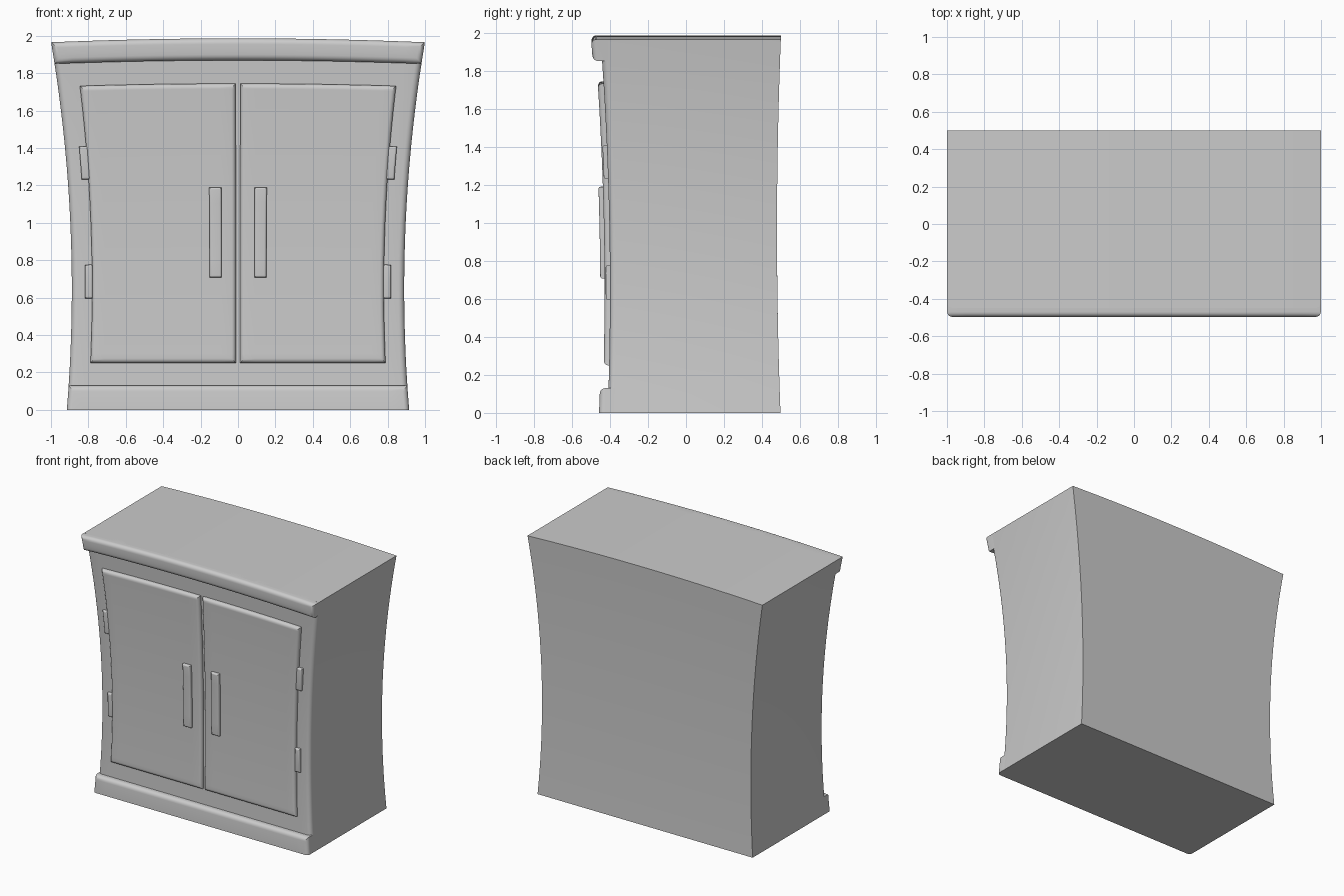
import bpy, bmesh
from mathutils import Vector

if "Cube" in bpy.data.objects:
    bpy.data.objects.remove(bpy.data.objects["Cube"])


def warp(co):
    """Cartoon flare: narrow waist, wide top, slightly crowned lid."""
    x, y, z = co
    s = 0.915 - 0.0821 * z + 0.0636 * z * z
    back = (0.497 - 0.038 * z + 0.0198 * z * z) / 0.5
    crown = 0.021 * (1 - x * x) * (z / 1.965) ** 2
    return Vector((x * s, y * (s if y < 0 else back), z + crown))


def cut(bm, axis, value):
    co, no = Vector((0, 0, 0)), Vector((0, 0, 0))
    co[axis], no[axis] = value, 1
    bmesh.ops.bisect_plane(bm, geom=bm.verts[:] + bm.edges[:] + bm.faces[:],
                           plane_co=co, plane_no=no, dist=1e-5)


def part(name, lo, hi, bevel, keep=lambda a, b: True, opening=None, step=0.1):
    """Box with rounded front edges, optional front recess, sliced and warped."""
    bm = bmesh.new()
    bmesh.ops.create_cube(bm, size=1)
    for v in bm.verts:
        v.co = Vector([hi[i] if v.co[i] > 0 else lo[i] for i in range(3)])
    front = [e for e in bm.edges
             if all(abs(v.co.y - lo[1]) < 1e-5 for v in e.verts)
             and keep(e.verts[0].co, e.verts[1].co)]
    bmesh.ops.bevel(bm, geom=front, offset=bevel, segments=5, profile=0.5,
                    affect='EDGES', clamp_overlap=True)
    if opening:
        ox, z0, z1, depth = opening
        for axis, value in ((0, -ox), (0, ox), (2, z0), (2, z1)):
            cut(bm, axis, value)
        faces = []
        for f in bm.faces:
            c = f.calc_center_median()
            if abs(c.y - lo[1]) < 1e-4 and abs(c.x) < ox and z0 < c.z < z1:
                faces.append(f)
        ret = bmesh.ops.extrude_face_region(bm, geom=faces)
        verts = [g for g in ret['geom'] if isinstance(g, bmesh.types.BMVert)]
        bmesh.ops.translate(bm, verts=verts, vec=(0, depth, 0))
    for axis in (0, 2):
        for i in range(-10, 21):
            t = i * step
            if lo[axis] + 0.002 < t < hi[axis] - 0.002:
                cut(bm, axis, t)
    for v in bm.verts:
        v.co = warp(v.co)
    bmesh.ops.recalc_face_normals(bm, faces=bm.faces)
    me = bpy.data.meshes.new(name)
    bm.to_mesh(me)
    bm.free()
    ob = bpy.data.objects.new(name, me)
    bpy.context.collection.objects.link(ob)
    bpy.ops.object.select_all(action='DESELECT')
    ob.select_set(True)
    bpy.context.view_layer.objects.active = ob
    bpy.ops.object.shade_smooth_by_angle(angle=0.6)
    return ob


TOP = 1.965

# Carcass with recessed door opening; only the vertical front edges are rounded
part("carcass", (-1, -0.45, 0), (1, 0.5, TOP), 0.035,
     keep=lambda a, b: abs(a.x - b.x) < 1e-5, opening=(0.903, 0.23, 1.745, 0.025))

# Cornice and plinth
part("cornice", (-1, -0.5, 1.85), (1, -0.41, TOP), 0.03)
part("plinth", (-1, -0.5, 0), (1, -0.41, 0.13), 0.03,
     keep=lambda a, b: max(a.z, b.z) > 0.01)

# Doors, handles and hinges, mirrored left and right
for side, sx in (("left", -1), ("right", 1)):
    def mirrored(name, x0, x1, y0, y1, z0, z1, bevel):
        a, b = sorted((sx * x0, sx * x1))
        part(f"{side}_{name}", (a, y0, z0), (b, y1, z1), bevel)

    mirrored("door", 0.013, 0.878, -0.482, -0.42, 0.25, 1.728, 0.025)
    mirrored("handle", 0.098, 0.17, -0.508, -0.47, 0.705, 1.182, 0.012)
    mirrored("upper_hinge", 0.868, 0.918, -0.475, -0.42, 1.23, 1.405, 0.012)
    mirrored("lower_hinge", 0.874, 0.92, -0.475, -0.42, 0.595, 0.775, 0.012)
